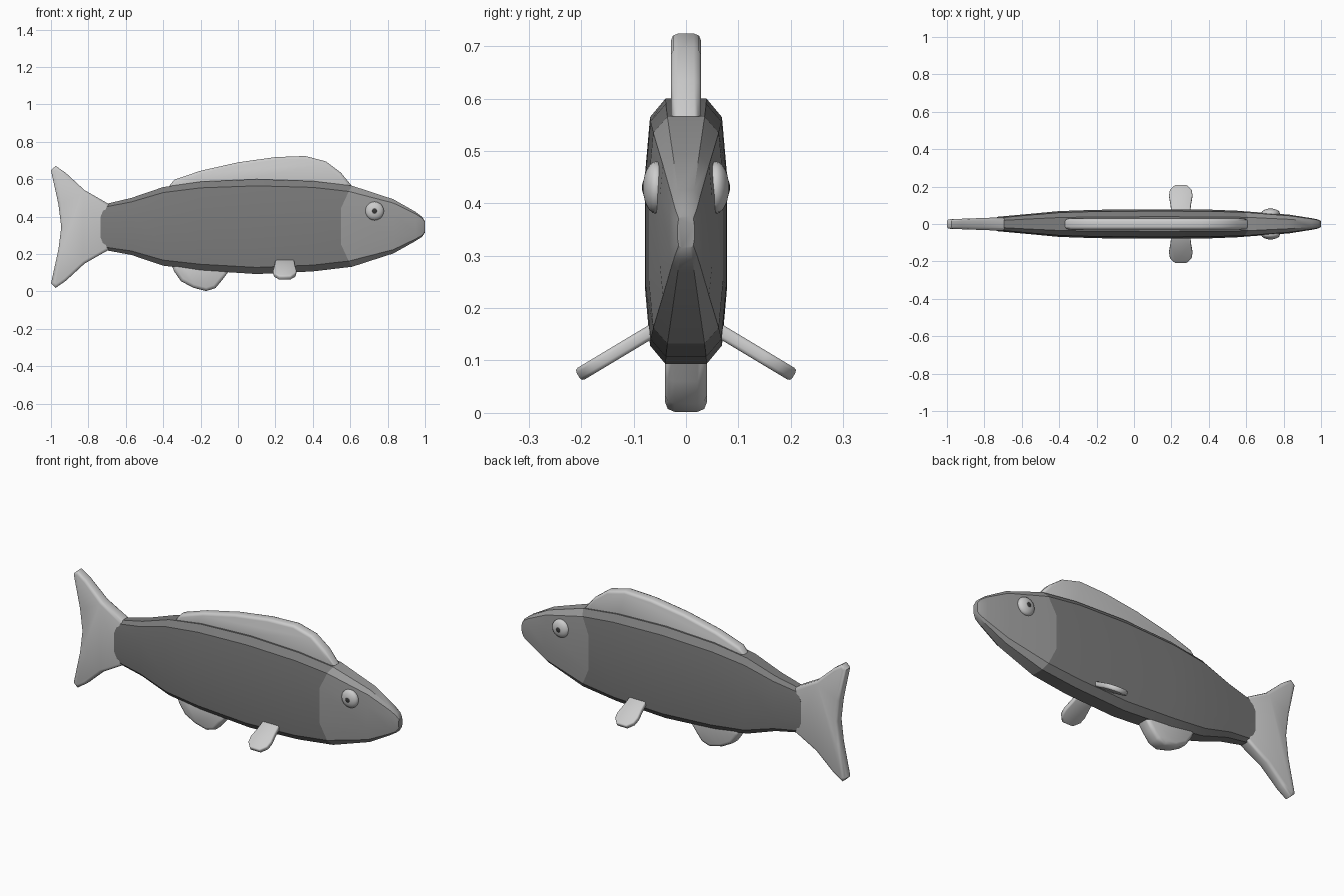
import bpy, bmesh, math
from mathutils import Matrix, Vector

if "Cube" in bpy.data.objects:
    bpy.data.objects.remove(bpy.data.objects["Cube"])


def material(name, v):
    m = bpy.data.materials.new(name)
    m.diffuse_color = (v, v, v, 1)
    m.use_nodes = True
    m.node_tree.nodes["Principled BSDF"].inputs["Base Color"].default_value = m.diffuse_color
    return m


dark = material("body_grey", 0.2)
mid = material("head_grey", 0.33)
light = material("fin_grey", 0.55)
black = material("pupil_dark", 0.04)


def finish(bm, name, mat, angle=35):
    bmesh.ops.recalc_face_normals(bm, faces=bm.faces)
    me = bpy.data.meshes.new(name)
    bm.to_mesh(me)
    bm.free()
    ob = bpy.data.objects.new(name, me)
    bpy.context.collection.objects.link(ob)
    me.materials.append(mat)
    bpy.ops.object.select_all(action='DESELECT')
    ob.select_set(True)
    bpy.context.view_layer.objects.active = ob
    bpy.ops.object.shade_smooth_by_angle(angle=math.radians(angle))
    return ob


def loft(name, stations, mat):
    """Skin octagonal rings; station = x, bottom, top, half width, x shift of ridge."""
    bm = bmesh.new()
    rings = []
    for x, lo, hi, w, dx in stations:
        h = hi - lo
        side = [(0.5, 0, dx), (0.88, 0.07, dx * 0.7), (1, 0.28, 0),
                (1, 0.72, 0), (0.88, 0.93, dx * 0.7), (0.5, 1, dx)]
        pts = [(x + d, w * a, lo + h * b) for a, b, d in side]
        pts += [(px, -py, pz) for px, py, pz in reversed(pts)]
        rings.append([bm.verts.new(p) for p in pts])
    n = len(rings[0])
    for a, b in zip(rings, rings[1:]):
        for i in range(n):
            bm.faces.new((a[i], a[(i + 1) % n], b[(i + 1) % n], b[i]))
    bm.faces.new(rings[0])
    bm.faces.new(rings[-1])
    return finish(bm, name, mat)


def plate(name, outline, half, bevel, taper=None, place=None):
    """Extrude an x-z outline along y, soften its rim."""
    bm = bmesh.new()
    face = bm.faces.new([bm.verts.new((x, -half, z)) for x, z in outline])
    ext = bmesh.ops.extrude_face_region(bm, geom=[face])
    for v in ext["geom"]:
        if isinstance(v, bmesh.types.BMVert):
            v.co.y = half
    rim = [e for e in bm.edges if abs(e.verts[0].co.y - e.verts[1].co.y) < 1e-6]
    bmesh.ops.bevel(bm, geom=rim, offset=bevel, segments=2, profile=0.5, affect='EDGES')
    if taper:
        for v in bm.verts:
            v.co.y *= taper(v.co)
    if place:
        bm.transform(place)
    return finish(bm, name, light, 50)


def mirror_y(ob):
    m = ob.modifiers.new("mirror", 'MIRROR')
    m.use_axis = (False, True, False)


# body and head share the slanted seam ring
seam = (0.55, 0.132, 0.565, 0.071, 0.06)
loft("body", [
    (-0.735, 0.22, 0.468, 0.038, 0.03),
    (-0.57, 0.195, 0.50, 0.053, 0),
    (-0.40, 0.138, 0.558, 0.069, 0),
    (-0.20, 0.112, 0.587, 0.076, 0),
    (0.10, 0.093, 0.60, 0.078, 0),
    (0.40, 0.107, 0.59, 0.077, 0),
    seam], dark)
loft("head", [
    seam,
    (0.83, 0.203, 0.493, 0.05, 0),
    (0.95, 0.27, 0.425, 0.031, 0),
    (0.985, 0.293, 0.398, 0.024, 0),
    (1.0, 0.315, 0.375, 0.016, 0)], mid)

# fins on the centre line
plate("dorsal_fin", [
    (-0.375, 0.555), (-0.34, 0.598), (-0.2, 0.645), (0.0, 0.69), (0.2, 0.718),
    (0.36, 0.724), (0.47, 0.695), (0.55, 0.635), (0.62, 0.55), (0.4, 0.52), (-0.3, 0.52)],
    0.029, 0.014)
plate("anal_fin", [
    (-0.36, 0.15), (-0.34, 0.105), (-0.305, 0.055), (-0.24, 0.02), (-0.17, 0.002),
    (-0.12, 0.018), (-0.085, 0.06), (-0.04, 0.12), (-0.1, 0.17), (-0.3, 0.17)],
    0.04, 0.018)
half_tail = [(-0.69, 0.122), (-0.82, 0.196), (-0.92, 0.288), (-0.975, 0.326),
             (-1.0, 0.302), (-0.96, 0.12)]
plate("tail_fin",
      [(x, 0.345 + z) for x, z in half_tail] + [(-0.945, 0.345)]
      + [(x, 0.345 - z) for x, z in reversed(half_tail)],
      0.036, 0.016, taper=lambda c: 1 - 0.28 * min(1, max(0, (-0.7 - c.x) / 0.28)))

# paired side fins, sloping down and outwards
slope = math.atan2(0.087, 0.145)
u = Vector((0, math.cos(slope), -math.sin(slope)))
nrm = Vector((0, math.sin(slope), math.cos(slope)))
place = Matrix(((1, 0, 0, 0.25),
                (0, nrm.y, u.y, 0.055),
                (0, nrm.z, u.z, 0.162),
                (0, 0, 0, 1)))
half_fin = [(0.05, 0), (0.055, 0.06), (0.063, 0.11), (0.058, 0.145), (0.03, 0.176)]
mirror_y(plate("side_fin", half_fin + [(-x, z) for x, z in reversed(half_fin)],
               0.013, 0.007, place=place))


# eyes: flattened balls with pupils
def disc_ball(name, y, r, depth, mat):
    bm = bmesh.new()
    bmesh.ops.create_uvsphere(bm, u_segments=20, v_segments=12, radius=1)
    bm.transform(Matrix.Translation((0.73, y, 0.43))
                 @ Matrix.Diagonal((r, depth, r, 1))
                 @ Matrix.Rotation(math.pi / 2, 4, 'X'))
    mirror_y(finish(bm, name, mat))


disc_ball("eye", 0.057, 0.05, 0.025, light)
disc_ball("iris", 0.07, 0.03, 0.0125, mid)
disc_ball("pupil", 0.075, 0.018, 0.009, black)
